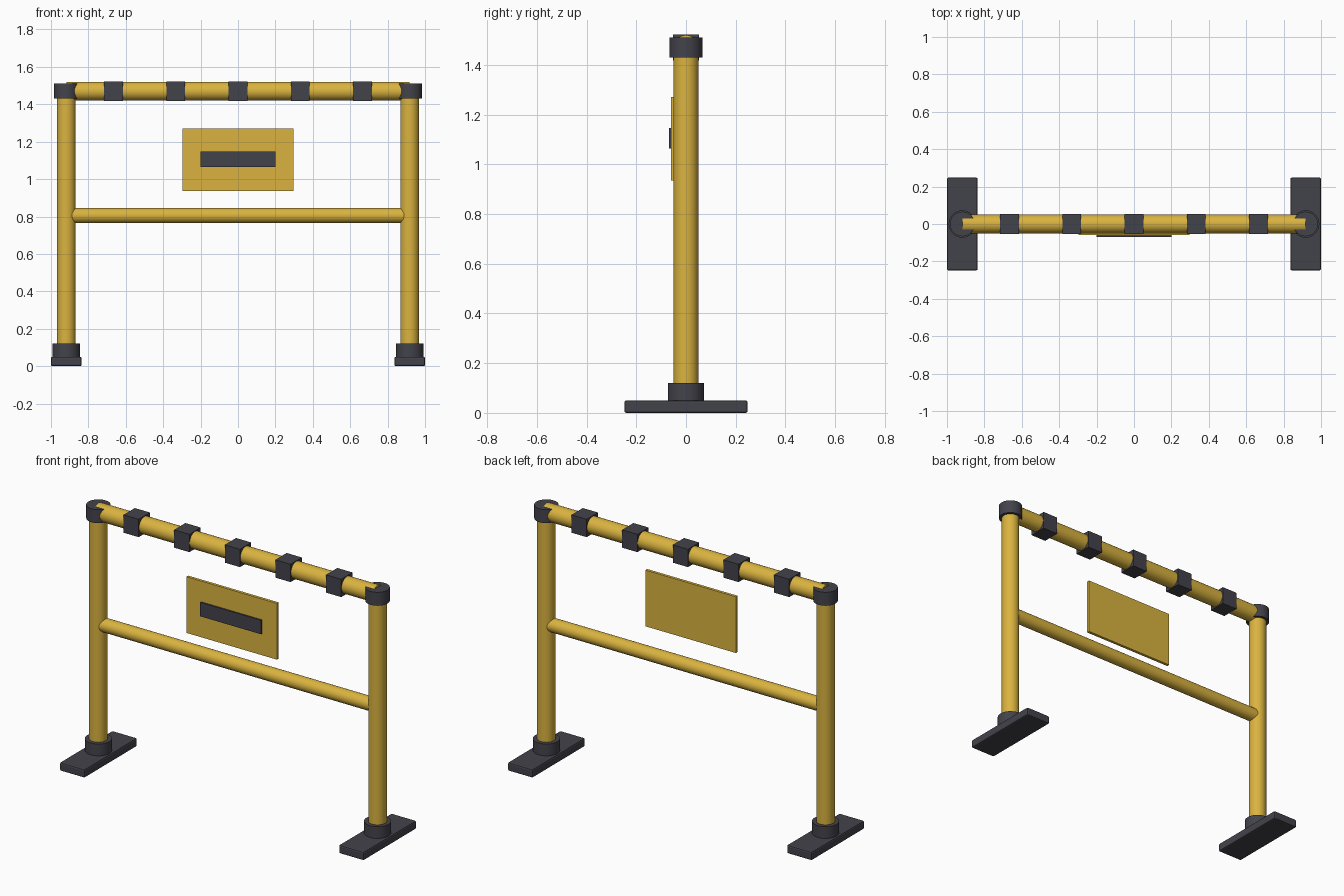
import bpy
import math

old = bpy.data.objects.get("Cube")
if old:
    bpy.data.objects.remove(old, do_unlink=True)


def make_material(name, rgb):
    mat = bpy.data.materials.new(name)
    mat.use_nodes = True
    color = (*rgb, 1.0)
    mat.diffuse_color = color
    mat.node_tree.nodes["Principled BSDF"].inputs["Base Color"].default_value = color
    return mat


yellow = make_material("safety yellow", (0.70, 0.45, 0.05))
charcoal = make_material("charcoal rubber", (0.055, 0.055, 0.07))


def finish(name, mat, bevel=0.0):
    obj = bpy.context.object
    obj.name = name
    obj.data.materials.append(mat)
    if bevel:
        mod = obj.modifiers.new("soft edges", "BEVEL")
        mod.width = bevel
        mod.segments = 2
    return obj


def box(name, mat, x, y, z, bevel=0.0):
    """Box spanning the (low, high) pair on each axis."""
    spans = (x, y, z)
    bpy.ops.mesh.primitive_cube_add(size=1, location=[(a + b) / 2 for a, b in spans])
    bpy.context.object.scale = [b - a for a, b in spans]
    bpy.ops.object.transform_apply(location=False, rotation=False, scale=True)
    return finish(name, mat, bevel)


def tube(name, mat, radius, length, center, along_x=False, bevel=0.0):
    turn = (0, math.pi / 2, 0) if along_x else (0, 0, 0)
    bpy.ops.mesh.primitive_cylinder_add(vertices=32, radius=radius, depth=length,
                                        location=center, rotation=turn)
    bpy.ops.object.shade_smooth_by_angle(angle=math.radians(35))
    return finish(name, mat, bevel)


POST_X = 0.918
RAIL_Z = 1.47

# Posts with their feet, collars and caps
for side, sign in (("left", 1), ("right", -1)):
    x = sign * POST_X
    box(side + "_foot", charcoal, (x - 0.082, x + 0.082), (-0.248, 0.248), (0, 0.05), 0.008)
    tube(side + "_collar", charcoal, 0.073, 0.08, (x, 0, 0.08))
    tube(side + "_post", yellow, 0.05, 1.42, (x, 0, 0.76))
    tube(side + "_cap", charcoal, 0.066, 0.08, (x, 0, RAIL_Z))

# Horizontal rails
tube("top_rail", yellow, 0.05, 2 * POST_X, (0, 0, RAIL_Z), along_x=True)
tube("middle_rail", yellow, 0.04, 2 * POST_X, (0, 0, 0.805), along_x=True)

# Square bands spaced along the top rail
for i in range(5):
    x = (i - 2) * 0.333
    box("rail_band", charcoal, (x - 0.05, x + 0.05), (-0.053, 0.053),
        (RAIL_Z - 0.053, RAIL_Z + 0.053))

# Sign board with its dark strip
box("sign_board", yellow, (-0.298, 0.298), (-0.06, -0.043), (0.936, 1.27))
box("sign_strip", charcoal, (-0.2, 0.2), (-0.069, -0.06), (1.064, 1.147))
